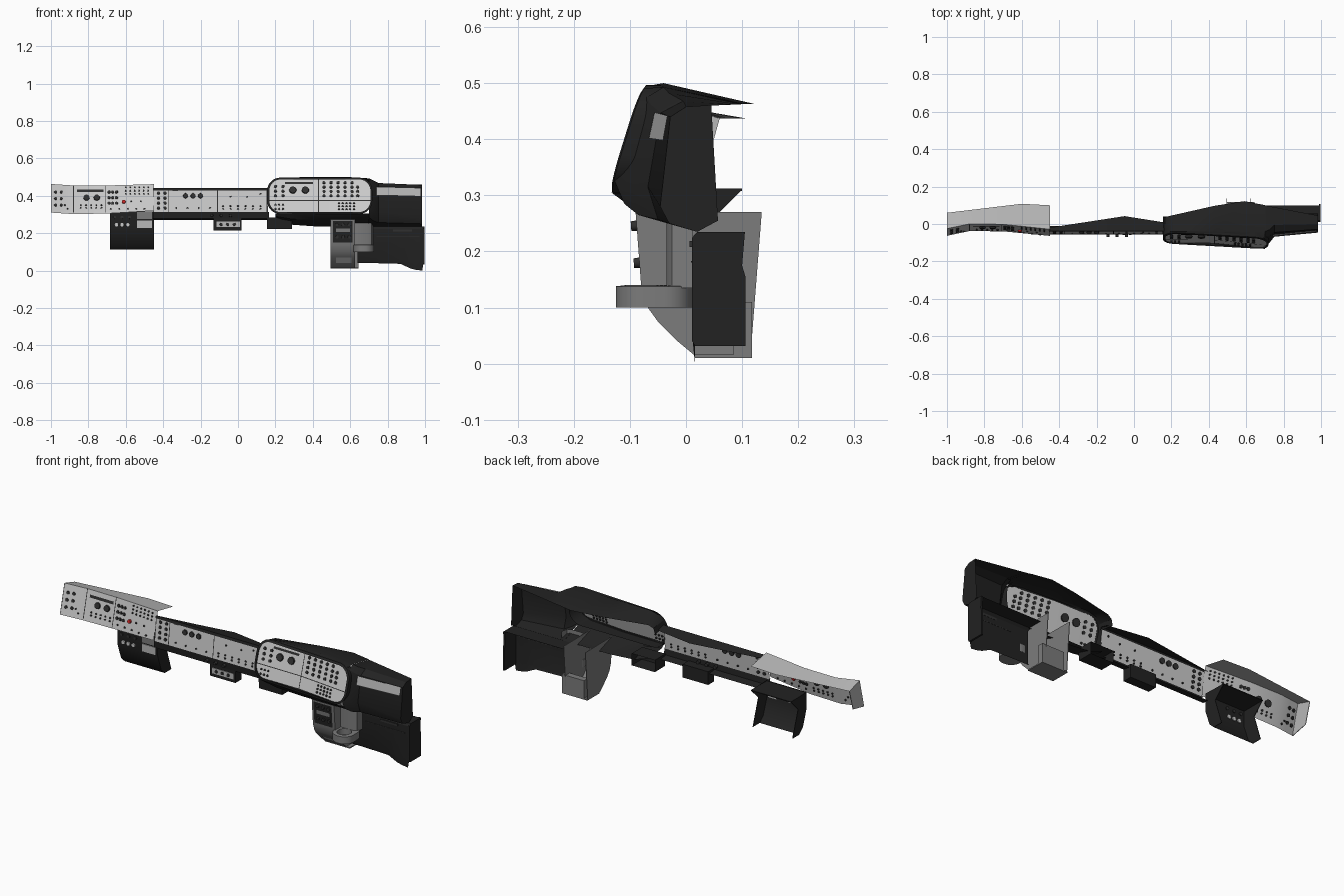
import bpy, bmesh, math
from mathutils import Vector, Matrix

if "Cube" in bpy.data.objects:
    bpy.data.objects.remove(bpy.data.objects["Cube"])

def mat(name, r, g=None, b=None):
    m = bpy.data.materials.new(name)
    m.diffuse_color = (r, r if g is None else g, r if b is None else b, 1)
    m.use_nodes = True
    m.node_tree.nodes["Principled BSDF"].inputs["Base Color"].default_value = m.diffuse_color
    return m

BLACK, DARK = mat("black_plastic", 0.016), mat("dark_detail", 0.03)
LIGHT, HOOD = mat("light_panel", 0.6), mat("light_hood", 0.48)
GREY, RED = mat("grey_plastic", 0.2), mat("red_button", 0.6, 0.02, 0.02)

def finish(name, bm, m):
    bmesh.ops.recalc_face_normals(bm, faces=bm.faces)
    me = bpy.data.meshes.new(name)
    bm.to_mesh(me)
    bm.free()
    me.materials.append(m)
    o = bpy.data.objects.new(name, me)
    bpy.context.collection.objects.link(o)
    return o

def sheet(name, rows, m, closed=False, caps=()):
    """Quad grid through rows of points; caps lists row indices to fill."""
    bm = bmesh.new()
    v = [[bm.verts.new(p) for p in r] for r in rows]
    n = len(rows[0])
    for a, b in zip(v, v[1:]):
        for i in range(n if closed else n - 1):
            j = (i + 1) % n
            bm.faces.new((a[i], a[j], b[j], b[i]))
    for c in caps:
        bm.faces.new(v[c])
    return finish(name, bm, m)

def prism(name, prof, x0, x1, m, caps=(0, 1), closed=True):
    """Side profile (y, z) stretched from x0 to x1."""
    return sheet(name, [[(x, y, z) for y, z in prof] for x in (x0, x1)], m, closed, caps)

def box(name, x0, x1, y0, y1, z0, z1, m):
    return prism(name, [(y0, z0), (y1, z0), (y1, z1), (y0, z1)], x0, x1, m)

def lerp(x, t):
    for (a, p), (b, q) in zip(t, t[1:]):
        if x <= b:
            return p + (q - p) * (max(x, a) - a) / (b - a)
    return t[-1][1]

def rrect(x0, x1, z0, z1, r, n=8):
    pts = []
    for k, (cx, cz) in enumerate([(x1-r, z1-r), (x0+r, z1-r), (x0+r, z0+r), (x1-r, z0+r)]):
        for i in range(n + 1):
            a = math.pi / 2 * (k + i / n)
            pts.append((cx + r * math.cos(a), cz + r * math.sin(a)))
    return pts

def patch(name, f, x0, x1, z0, z1, m, off=0.002):
    sheet(name, [[(x, f(x, z) - off, z) for z in (z0, z1)] for x in (x0, x1)], m)

def grid(x0, x1, nx, z0, z1, nz):
    return [(x0 + (x1-x0) * i / max(nx-1, 1), z0 + (z1-z0) * j / max(nz-1, 1))
            for i in range(nx) for j in range(nz)]

def dots(name, f, pts, r, m=DARK, h=0.01, n=12):
    """Round buttons standing on the surface y = f(x, z)."""
    bm = bmesh.new()
    for x, z in pts:
        e = 0.001
        nrm = Vector(((f(x+e, z) - f(x-e, z)) / (2*e), -1, (f(x, z+e) - f(x, z-e)) / (2*e)))
        rot = nrm.to_track_quat('Z', 'Y').to_matrix().to_4x4()
        bmesh.ops.create_cone(bm, cap_ends=True, segments=n, radius1=r, radius2=r * 0.85, depth=h,
                              matrix=Matrix.Translation((x, f(x, z), z)) @ rot)
    return finish(name, bm, m)

# Left console: bent light panel, hood and end cap
LB = [(-1, -.063), (-.88, -.036), (-.7, -.038), (-.45, -.066)]
LZ0 = [(-1, .31), (-.88, .302), (-.7, .305), (-.45, .32)]
LZ1 = [(-1, .463), (-.88, .455), (-.7, .455), (-.45, .462)]
LBACK = [(-1, .06), (-.6, .108), (-.45, .1)]
fl = lambda x, z: lerp(x, LB) + (z - .31) * .25
LX = [-1, -.94, -.88, -.7, -.6, -.45]
sheet("left_panel", [[(x, fl(x, z), z) for z in (lerp(x, LZ0), lerp(x, LZ1))] for x in LX], LIGHT)
sheet("left_hood", [[(x, fl(x, lerp(x, LZ1)), lerp(x, LZ1)), (x, lerp(x, LBACK), .437)] for x in LX], HOOD)
prism("left_end_cap", [(-.063, .31), (-.025, .463), (.06, .437), (.03, .33)], -1, -.997, HOOD)
for x in (-.88, -.71):
    patch("left_seam", fl, x - .002, x + .002, .31, .455, DARK)
patch("left_display", fl, -.86, -.72, .419, .433, DARK, .004)
dots("left_gauges", fl, [(-.81, .39), (-.755, .39)], .018, h=.014, n=20)
dots("left_buttons", fl, grid(-.975, -.945, 2, .35, .42, 3) + grid(-.69, -.65, 3, .36, .42, 3), .009)
dots("left_small_buttons", fl, grid(-.6, -.48, 6, .41, .445, 3) + grid(-.84, -.73, 5, .335, .35, 2)
     + grid(-.68, -.5, 5, .33, .345, 1) + [(-.925, .35), (-.91, .33), (-.57, .37), (-.52, .37)], .005)
dots("red_button", fl, [(-.61, .367)], .011, RED, .018)

# Left lower tray: bent front, notched side plates, top shelf
tray = [(-.03, .315), (-.03, .225), (.0, .14), (.03, .112)]
prism("tray_front", tray, -.685, -.45, BLACK, (), False)
for x in (-.685, -.453):
    prism("tray_side", tray + [(.085, .112), (.04, .25), (.1, .31)], x, x + .003, BLACK)
box("tray_shelf", -.685, -.45, -.03, .1, .308, .312, BLACK)
ft = lambda x, z: -.03
box("tray_light_plate", -.54, -.46, -.034, -.03, .228, .268, HOOD)
box("tray_upper_plate", -.54, -.46, -.034, -.03, .275, .312, GREY)
dots("tray_buttons", ft, grid(-.65, -.59, 3, .245, .245, 1), .011, LIGHT)
dots("tray_knobs", ft, grid(-.66, -.58, 3, .285, .285, 1), .009)

# Middle console: black surround, hood and light panel
fm = lambda x, z: -.053 + (z - .31) * .12
MB = [(-.455, -.02), (-.05, .042), (.165, .008)]
MX = [-.455, -.25, -.05, .165]
sheet("middle_hood", [[(x, fm(x, .43) - .002, .428), (x, fm(x, .44), .442),
                       (x, lerp(x, MB), .43)] for x in MX], BLACK)
patch("middle_panel", fm, -.45, .16, .31, .432, LIGHT, 0)
sheet("middle_lip", [[(x, fm(x, .315) - .003, .314), (x, -.052, .278), (x, -.01, .27)] for x in (-.455, .165)], BLACK)
for x in (-.45, -.37, -.11, .155):
    patch("middle_seam", fm, x - .002, x + .002, .31, .432, DARK)
dots("middle_gauges", fm, [(-.28, .4), (-.24, .4), (-.2, .4)], .015, h=.014, n=20)
dots("middle_buttons", fm, grid(-.425, -.39, 2, .335, .415, 4), .009)
dots("middle_small_buttons", fm, grid(-.08, .12, 6, .33, .345, 2) + grid(-.33, -.15, 4, .335, .335, 1)
     + [(-.04, .395), (.05, .395), (.12, .41)], .005)
patch("middle_tag", fm, -.35, -.32, .425, .431, DARK)

# Small switch box under the middle
box("switch_box", -.13, .02, -.05, .0, .215, .285, BLACK)
fb = lambda x, z: -.05
box("switch_plate", -.115, .01, -.053, -.05, .232, .262, HOOD)
dots("switch_slots", lambda x, z: -.053, grid(-.09, -.02, 3, .247, .247, 1), .009)
dots("switch_knobs", lambda x, z: -.054, grid(-.14, -.04, 3, .295, .295, 1), .009, h=.03)

# Box under the left end of the cluster, open behind
prism("cluster_lower_box", [(.04, .285), (-.05, .285), (-.045, .222), (.04, .222)], .155, .29, BLACK, (0, 1), False)

# Instrument cluster: rounded tilted panel in a black rim
CB = [(.155, -.102), (.43, -.104), (.715, -.133)]
fc = lambda x, z: lerp(x, CB) + (z - .31) * .31
bm = bmesh.new()
bm.faces.new([bm.verts.new((x, 0, z)) for x, z in rrect(.168, .708, .313, .487, .06)])
bmesh.ops.bisect_plane(bm, geom=bm.verts[:] + bm.edges[:] + bm.faces[:],
                       plane_co=(.43, 0, 0), plane_no=(1, 0, 0))
for v in bm.verts:
    v.co.y = fc(v.co.x, v.co.z)
finish("cluster_panel", bm, LIGHT)
inner, outer = rrect(.168, .708, .313, .487, .06), rrect(.156, .718, .303, .497, .07)
sheet("cluster_rim", [[(x, fc(x, z) + .001, z) for x, z in inner],
                      [(x, fc(x, z) - .006, z) for x, z in inner],
                      [(x, fc(x, z) - .002, z) for x, z in outer],
                      [(x, -.045, z) for x, z in outer]], BLACK, True)
patch("cluster_seam", fc, .428, .432, .313, .487, DARK)
patch("cluster_seam_left", fc, .168, .43, .373, .377, DARK)
patch("cluster_seam_right", fc, .43, .708, .373, .377, DARK)
patch("cluster_display", fc, .25, .4, .463, .474, DARK, .004)
dots("cluster_gauges", fc, [(.293, .43), (.36, .43)], .021, h=.016, n=20)
dots("cluster_buttons", fc, grid(.2, .24, 2, .4, .45, 3) + grid(.46, .61, 5, .4, .47, 4)
     + [(.64, .4), (.64, .424), (.64, .447)], .009)
dots("cluster_small_buttons", fc, grid(.2, .24, 3, .33, .352, 2) + grid(.54, .62, 5, .328, .36, 3), .006)

# Cluster hood and underside
HB = [(.155, .035), (.54, .122), (.59, .122), (.99, .045)]
HZ = [(.156, .43), (.165, .46), (.19, .485), (.235, .498), (.43, .5), (.59, .5), (.7, .493)]
sheet("cluster_hood", [[(x, max(fc(x, z) - .002, -.08), z - .004), (x, -.04, z),
                        (x, lerp(x, HB), min(z - .01, .463))] for x, z in HZ], BLACK)
sheet("cluster_underside", [[(x, fc(x, .305), .305), (x, -.085, .305 - d / 2), (x, .02, .305 - d)]
                            for x, d in [(.2, .03), (.29, .06), (.43, .07), (.7, .07)]], BLACK)

# Passenger side body sweeping away from the cluster
low = [(.02, .235), (.057, .255)]
body = [(.70, [(.1, .462), (-.04, .493), (-.07, .475), (-.127, .325), (-.11, .285)]),
        (.725, [(.095, .462), (-.03, .482), (-.063, .462), (-.1, .325), (-.085, .265)]),
        (.75, [(.09, .462), (-.005, .468), (-.045, .447), (-.068, .315), (-.05, .257)]),
        (.985, [(.045, .461), (0, .458), (-.028, .44), (-.046, .28), (-.03, .25)])]
sheet("passenger_body", [[(x, y, z) for y, z in p + low] for x, p in body], BLACK, caps=(3,))
sheet("passenger_trim", [[(.74, -.056, .448), (.975, -.033, .442)],
                         [(.74, -.066, .402), (.975, -.041, .398)]], HOOD)

# Lower glove compartment: front with dipped corner, side and top
edge = [(.64, .04), (.72, .04), (.87, .036), (.92, .012), (.95, .004), (.985, 0), (.99, .03)]
sheet("glove_front", [[(x, .016, z), (x, .011, max(z, .05)), (x, .011, .222),
                       (x, .02, .235), (x, .1, .235)] for x, z in edge], BLACK)
prism("glove_side", [(.011, .04), (.011, .225), (.02, .235), (.105, .235), (.1, .175),
                     (.106, .155), (.106, .032), (.016, .032)], .988, .998, BLACK)
box("glove_handle", .83, .93, .006, .012, .208, .219, DARK)
box("glove_lid_seam", .74, .97, .009, .012, .18, .183, DARK)

# Grey pod with control plate
pod = [(-.09, .272), (-.08, .14), (-.068, .1), (-.05, .075), (-.015, .04), (.015, .015)]
prism("pod_front", pod, .495, .625, GREY, (), False)
for x in (.495, .622):
    prism("pod_side", pod + [(.115, .015), (.135, .27)], x, x + .003, GREY)
fp = lambda x, z: lerp(z, [(.015, .015), (.04, -.015), (.075, -.05), (.1, -.068), (.14, -.08), (.272, -.09)])
patch("pod_plate", fp, .507, .613, .15, .265, BLACK, .004)
patch("pod_display", fp, .525, .6, .205, .225, GREY, .007)
dots("pod_knobs", fp, grid(.53, .595, 3, .246, .246, 1) + grid(.53, .595, 3, .18, .18, 1), .01, h=.02)
patch("pod_light_plate", fp, .525, .608, .041, .07, HOOD, .004)
box("pod_lower_box", .515, .645, .085, .118, .012, .11, GREY)
box("pod_bottom", .495, .645, .015, .118, .01, .016, GREY)

# Cup ledge beside the pod
led = rrect(.618, .728, -.125, .012, .05)
hole = [(.673 + .036 * math.cos(a), -.072 + .036 * math.sin(a))
        for a in [math.atan2(y + .0565, x - .673) for x, y in led]]
sheet("cup_ledge", [[(x, y, .1) for x, y in led], [(x, y, .138) for x, y in led],
                    [(x, y, .14) for x, y in hole], [(x, y, .108) for x, y in hole]], GREY, True, (0, 3))
sheet("cup_back_wall", [[(x, y, z) for x, y in [(.624, -.035), (.695, -.035), (.715, -.025), (.722, .012)]]
                        for z in (.135, .275)], GREY)

bpy.ops.object.select_all(action='SELECT')
bpy.context.view_layer.objects.active = bpy.context.selected_objects[0]
bpy.ops.object.shade_smooth_by_angle(angle=math.radians(30))
